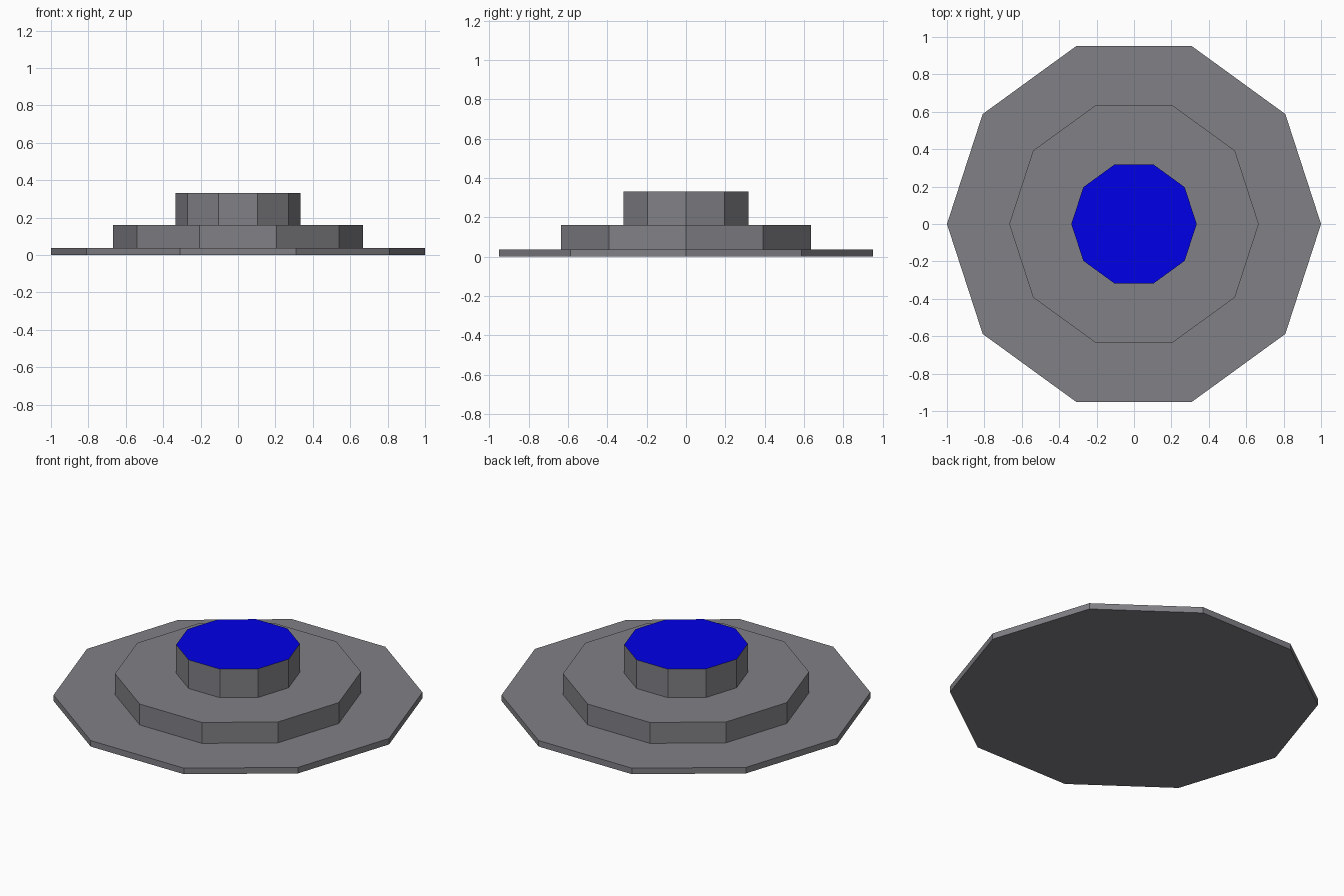
import bpy, bmesh
from math import cos, sin, tau

if "Cube" in bpy.data.objects:
    bpy.data.objects.remove(bpy.data.objects["Cube"])

SIDES = 10
# Stepped profile (radius, z) from the bottom rim to the top rim
PROFILE = [(1.0, 0.0), (1.0, 0.036), (0.667, 0.036), (0.667, 0.161),
           (0.335, 0.161), (0.335, 0.332)]


def ring(bm, r, z):
    return [bm.verts.new((r * cos(tau * i / SIDES), r * sin(tau * i / SIDES), z))
            for i in range(SIDES)]


def finish(bm, name, color):
    mesh = bpy.data.meshes.new(name)
    bm.to_mesh(mesh)
    bm.free()
    mat = bpy.data.materials.new(name + "_colour")
    mat.diffuse_color = (*color, 1.0)
    mat.use_nodes = True
    mat.node_tree.nodes["Principled BSDF"].inputs["Base Color"].default_value = mat.diffuse_color
    mesh.materials.append(mat)
    bpy.context.collection.objects.link(bpy.data.objects.new(name, mesh))


# Dark grey stepped body with a closed underside
bm = bmesh.new()
rings = [ring(bm, r, z) for r, z in PROFILE]
for a, b in zip(rings, rings[1:]):
    for i in range(SIDES):
        j = (i + 1) % SIDES
        bm.faces.new((a[i], a[j], b[j], b[i]))
bm.faces.new(rings[0][::-1])
finish(bm, "stepped_body", (0.22, 0.215, 0.235))

# Blue top face closing the upper tier
bm = bmesh.new()
bm.faces.new(ring(bm, *PROFILE[-1]))
finish(bm, "blue_top", (0.0, 0.0, 0.8))
